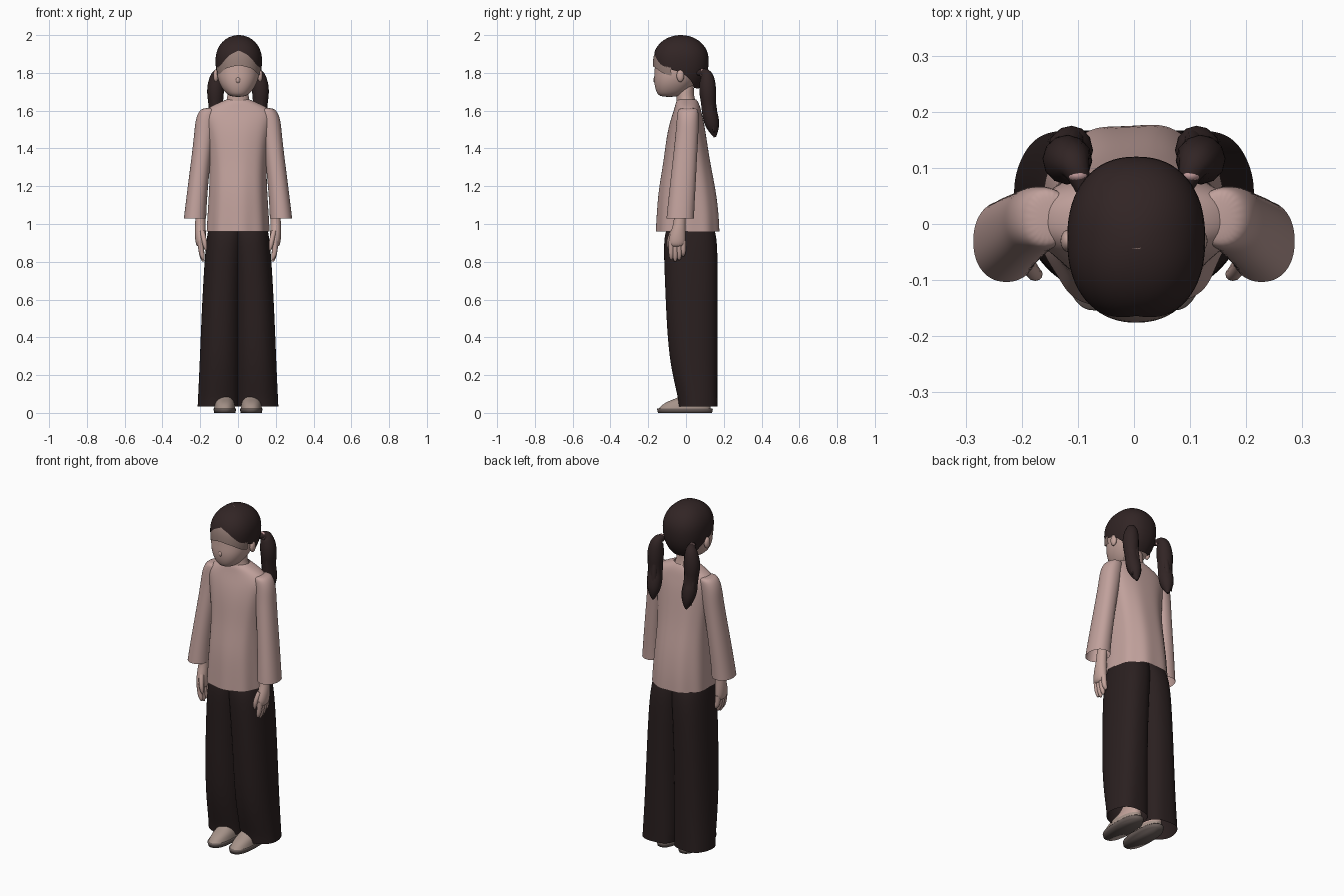
import bpy, bmesh, math
from math import sin, cos, pi

if "Cube" in bpy.data.objects:
    bpy.data.objects.remove(bpy.data.objects["Cube"])


def mat(name, r, g, b):
    m = bpy.data.materials.new(name)
    m.diffuse_color = (r, g, b, 1)
    m.use_nodes = True
    m.node_tree.nodes["Principled BSDF"].inputs["Base Color"].default_value = m.diffuse_color
    return m


SKIN = mat("skin", .55, .37, .33)
SHIRT = mat("shirt_pink", .53, .355, .33)
HAIR = mat("hair_dark_brown", .031, .018, .018)
FRINGE = mat("fringe_wisps", .31, .215, .19)
PANTS = mat("trouser_black_brown", .023, .014, .014)
STRAP = mat("sandal_strap", .38, .29, .25)
SOLE = mat("sole_grey", .14, .11, .10)
TIE = mat("hair_tie_rose", .50, .30, .30)


def finish(name, bm, mats, sub=2, rule=None):
    bmesh.ops.recalc_face_normals(bm, faces=bm.faces[:])
    for f in bm.faces:
        f.smooth = True
        if rule:
            f.material_index = rule(f.calc_center_median())
    me = bpy.data.meshes.new(name)
    bm.to_mesh(me)
    bm.free()
    for m in mats:
        me.materials.append(m)
    ob = bpy.data.objects.new(name, me)
    bpy.context.collection.objects.link(ob)
    if sub:
        md = ob.modifiers.new("smooth", 'SUBSURF')
        md.levels = md.render_levels = sub
    return ob


def loft(name, rings, mats, s=1, e=2.0, n=24, top=True, bottom=True,
         fold=0, k=7, sub=2, rule=None):
    """Stack of rounded rings (z, x0, x1, y0, y1), listed from top to bottom."""
    bm = bmesh.new()
    rows = []
    p = 2 / e
    for i, (z, x0, x1, y0, y1) in enumerate(rings):
        t = i / (len(rings) - 1)
        row = []
        for j in range(n):
            a = 2 * pi * j / n
            c, d = cos(a), sin(a)
            w = 1 + fold * t * t * (cos(k * a + 1) - 0.5)
            x = (x0 + x1) / 2 + (x1 - x0) / 2 * w * math.copysign(abs(c) ** p, c)
            y = (y0 + y1) / 2 + (y1 - y0) / 2 * w * math.copysign(abs(d) ** p, d)
            row.append(bm.verts.new((s * x, y, z)))
        rows.append(row)
    for a, b in zip(rows, rows[1:]):
        for j in range(n):
            bm.faces.new((a[j], a[(j + 1) % n], b[(j + 1) % n], b[j]))
    if top:
        bm.faces.new(rows[0])
    if bottom:
        bm.faces.new(rows[-1])
    return finish(name, bm, mats, sub, rule)


def tube(name, pts, m, s=1):
    """Smooth tapered tube through (x, y, z, radius)."""
    cu = bpy.data.curves.new(name, 'CURVE')
    cu.dimensions = '3D'
    cu.bevel_depth, cu.bevel_resolution, cu.use_fill_caps = 1, 4, True
    sp = cu.splines.new('NURBS')
    sp.points.add(len(pts) - 1)
    for q, (x, y, z, r) in zip(sp.points, pts):
        q.co, q.radius = (s * x, y, z, 1), r
    sp.use_endpoint_u, sp.order_u, sp.resolution_u = True, 3, 6
    tmp = bpy.data.objects.new(name + "_path", cu)
    bpy.context.collection.objects.link(tmp)
    bpy.context.view_layer.update()
    me = bpy.data.meshes.new_from_object(
        tmp.evaluated_get(bpy.context.evaluated_depsgraph_get()))
    bpy.data.objects.remove(tmp)
    bm = bmesh.new()
    bm.from_mesh(me)
    return finish(name, bm, [m], 0)


def ball(name, loc, size, m):
    bm = bmesh.new()
    bmesh.ops.create_uvsphere(bm, u_segments=20, v_segments=12, radius=1)
    for v in bm.verts:
        v.co = [l + c * r for l, c, r in zip(loc, v.co, size)]
    return finish(name, bm, [m], 0)


def interp(table, a):
    for (a0, z0), (a1, z1) in zip(table, table[1:]):
        if a <= a1:
            return z0 + (z1 - z0) * (a - a0) / (a1 - a0)
    return table[-1][1]


def hair_shell(name, line, m, scale=1.0, flare=0, span=pi, n=64, rows=18):
    """Skull-shaped shell from the crown down to a hairline set by angle."""
    bm = bmesh.new()
    grid = []
    for j in range(n + 1):
        a = -span + 2 * span * j / n
        low = interp(line, abs(a))
        col = []
        for i in range(rows + 1):
            u = i / rows
            z = 2.0 - (2.0 - low) * u ** 1.8
            h = (z - 1.865) / (.135 if z > 1.865 else .19)
            r = (scale + flare * u ** 4) * max(0, 1 - abs(h) ** 2.15) ** .5
            c, d = sin(a), -cos(a)
            x = .004 + .123 * r * math.copysign(abs(c) ** .88, c)
            y = -.027 + .147 * r * math.copysign(abs(d) ** .88, d)
            col.append(bm.verts.new((x, y, z)))
        grid.append(col)
    for a, b in zip(grid, grid[1:]):
        for i in range(rows):
            bm.faces.new((a[i], b[i], b[i + 1], a[i + 1]))
    bmesh.ops.remove_doubles(bm, verts=bm.verts[:], dist=.00001)
    return finish(name, bm, [m], 0)


# head, neck, nose
loft("head", [(1.965, -.06, .06, -.10, .05), (1.93, -.10, .10, -.145, .085),
              (1.87, -.115, .115, -.165, .10), (1.81, -.114, .114, -.167, .09),
              (1.77, -.109, .109, -.171, .07), (1.73, -.093, .093, -.167, .035),
              (1.695, -.068, .068, -.156, .0), (1.672, -.038, .038, -.138, -.04)],
     [SKIN], e=2.2)
loft("neck", [(1.76, -.055, .055, -.05, .045), (1.69, -.055, .055, -.05, .04),
              (1.65, -.06, .06, -.05, .05), (1.61, -.085, .085, -.05, .06)], [SKIN])
ball("nose", (0, -.163, 1.762), (.013, .010, .016), SKIN)

# hair cap and thin fringe
hair_shell("hair_cap", [(0, 1.918), (.35, 1.895), (.8, 1.845), (1.2, 1.82), (1.55, 1.805),
                        (1.9, 1.765), (2.3, 1.72), (pi, 1.715)], HAIR)
hair_shell("fringe", [(0, 1.84), (.5, 1.825), (.95, 1.795), (1.25, 1.785)], FRINGE,
           .965, .055, 1.25, 40)

# shirt body with sloping shoulders
loft("shirt_body", [(1.658, -.064, .064, -.045, .055), (1.643, -.10, .10, -.054, .066),
                    (1.618, -.155, .155, -.06, .076), (1.58, -.19, .19, -.072, .085),
                    (1.53, -.178, .178, -.088, .097), (1.45, -.162, .162, -.105, .11),
                    (1.32, -.15, .15, -.12, .13), (1.18, -.154, .154, -.146, .16),
                    (1.05, -.163, .163, -.155, .176), (.96, -.168, .168, -.16, .18)],
     [SHIRT], e=2.3, n=40, top=False, bottom=False, fold=.022, k=9)

for s, side in ((-1, "left"), (1, "right")):
    ball(side + "_ear", (s * .117, -.03, 1.785), (.014, .02, .033), SKIN)

    # wide sleeve
    loft(side + "_sleeve", [(1.615, .12, .182, -.035, .058), (1.598, .11, .208, -.045, .066),
                            (1.55, .115, .226, -.05, .068), (1.48, .126, .232, -.055, .066),
                            (1.38, .14, .243, -.066, .06), (1.21, .158, .265, -.085, .052),
                            (1.09, .166, .28, -.098, .045), (1.03, .168, .287, -.104, .043)],
         [SHIRT], s, e=2.2, bottom=False)

    # hand with fingers
    loft(side + "_hand", [(1.12, .17, .222, -.06, .005), (1.02, .173, .226, -.062, -.003),
                          (.97, .17, .23, -.077, -.002), (.92, .17, .228, -.092, -.002),
                          (.875, .172, .22, -.092, -.004)], [SKIN], s)
    for i in range(4):
        y = -.078 + i * .021
        tip = .802 + (.010, 0, .008, .028)[i]
        tube(f"{side}_finger_{i + 1}", [(.199, y, .91, .015), (.196, y, .86, .0145),
                                        (.186, y, tip + .01, .012), (.183, y, tip, .005)],
             SKIN, s)
    tube(side + "_thumb", [(.19, -.07, .96, .014), (.180, -.088, .92, .014),
                           (.172, -.090, .875, .011), (.170, -.088, .86, .004)], SKIN, s)

    # trouser leg
    loft(side + "_trouser_leg", [(1.0, -.04, .15, -.09, .14), (.95, -.035, .163, -.115, .16),
                                 (.85, -.026, .174, -.118, .168), (.70, -.018, .184, -.112, .168),
                                 (.50, -.012, .194, -.104, .168), (.30, -.010, .202, -.09, .168),
                                 (.16, -.007, .208, -.062, .168), (.08, -.005, .212, -.042, .168),
                                 (.035, -.003, .214, -.038, .169)],
         [PANTS], s, e=2.3, n=32, top=False, bottom=False, fold=.02, k=5)

    # sandal sole, foot and strap
    loft(side + "_sole", [(.024, .012, .128, -.152, .14), (.02, .01, .13, -.154, .142),
                          (0, .014, .126, -.148, .138)], [SOLE], s, e=2.4, n=48, sub=0)
    loft(side + "_foot", [(.20, .04, .10, .04, .12), (.12, .036, .104, .015, .125),
                          (.08, .03, .11, -.04, .125), (.066, .024, .118, -.085, .126),
                          (.048, .017, .124, -.122, .128), (.021, .014, .127, -.147, .132)],
         [SKIN, STRAP], s, e=2.3, n=32, bottom=False,
         rule=lambda c: 1 if -.125 < c.y < .01 or c.z < .05 else 0)

    # tied hair tail with loose strands
    tube(side + "_hair_tail", [(.09, .06, 1.80, .014), (.10, .092, 1.805, .020),
                               (.112, .113, 1.785, .036), (.120, .114, 1.71, .047),
                               (.118, .120, 1.62, .036), (.114, .131, 1.56, .043),
                               (.11, .146, 1.50, .032), (.108, .153, 1.46, .006)], HAIR, s)
    for i in range(4):
        a = i * pi / 2 + .4
        x, y = .116 + .022 * cos(a), .124 + .024 * sin(a)
        tube(f"{side}_tail_strand_{i + 1}", [(x, y - .012, 1.70, .016), (x, y, 1.60, .019),
                                             (x - .004, y + .008, 1.54, .017),
                                             (x, y + .016, 1.485 + .012 * i, .003)], HAIR, s)
    ball(side + "_hair_tie", (s * .10, .086, 1.80), (.02, .013, .023), TIE)
